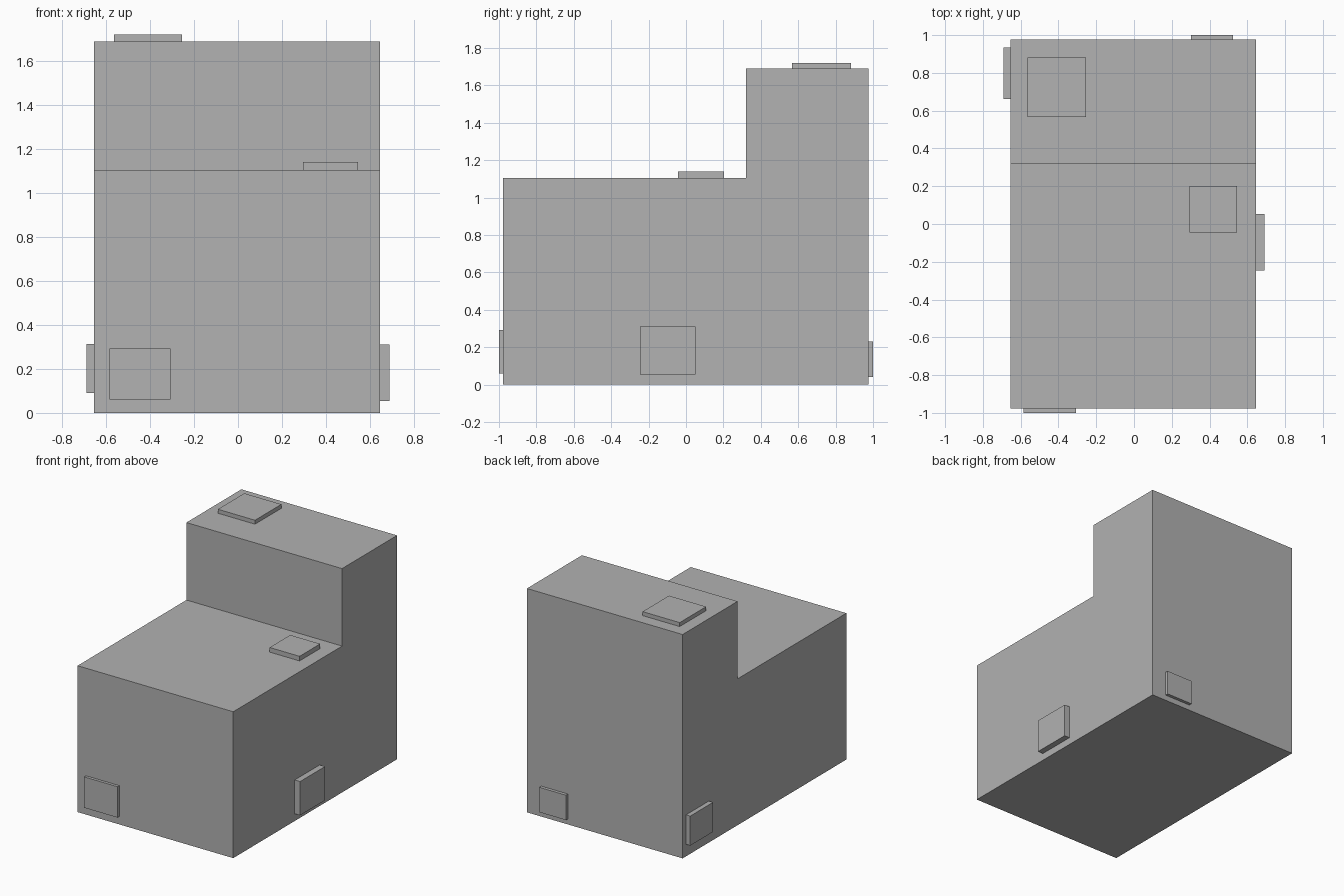
import bpy
import bmesh

if "Cube" in bpy.data.objects:
    bpy.data.objects.remove(bpy.data.objects["Cube"])

grey = bpy.data.materials.new("plain grey")
grey.diffuse_color = (0.445, 0.445, 0.445, 1)
grey.use_nodes = True
grey.node_tree.nodes["Principled BSDF"].inputs["Base Color"].default_value = grey.diffuse_color


def finish(name, bm):
    bmesh.ops.recalc_face_normals(bm, faces=bm.faces)
    mesh = bpy.data.meshes.new(name)
    bm.to_mesh(mesh)
    bm.free()
    mesh.materials.append(grey)
    obj = bpy.data.objects.new(name, mesh)
    bpy.context.collection.objects.link(obj)


def box(name, xs, ys, zs):
    bm = bmesh.new()
    bmesh.ops.create_cube(bm, size=1)
    for v in bm.verts:
        for i, (lo, hi) in enumerate((xs, ys, zs)):
            v.co[i] = hi if v.co[i] > 0 else lo
    finish(name, bm)


# Main building limits
LEFT, RIGHT = -0.655, 0.645
FRONT, BACK, STEP = -0.978, 0.976, 0.32
LOW, HIGH = 1.105, 1.69

# Stepped body: L-shaped side profile extruded across the width
profile = [(FRONT, 0), (BACK, 0), (BACK, HIGH), (STEP, HIGH), (STEP, LOW), (FRONT, LOW)]
bm = bmesh.new()
side = bm.faces.new([bm.verts.new((LEFT, y, z)) for y, z in profile])
ext = bmesh.ops.extrude_face_region(bm, geom=[side], use_keep_orig=True)
moved = [g for g in ext["geom"] if isinstance(g, bmesh.types.BMVert)]
bmesh.ops.translate(bm, verts=moved, vec=(RIGHT - LEFT, 0, 0))
finish("stepped_body", bm)

# Raised plates on the walls
box("front_plate", (-0.585, -0.307), (-1.0, FRONT), (0.06, 0.293))
box("back_plate", (0.303, 0.525), (BACK, 1.0), (0.042, 0.23))
box("left_plate", (-0.69, LEFT), (0.662, 0.935), (0.09, 0.313))
box("right_plate", (RIGHT, 0.69), (-0.245, 0.052), (0.055, 0.31))

# Raised plates on the two roofs
box("lower_roof_plate", (0.295, 0.545), (-0.044, 0.202), (LOW, 1.14))
box("upper_roof_plate", (-0.565, -0.255), (0.567, 0.882), (HIGH, 1.72))
